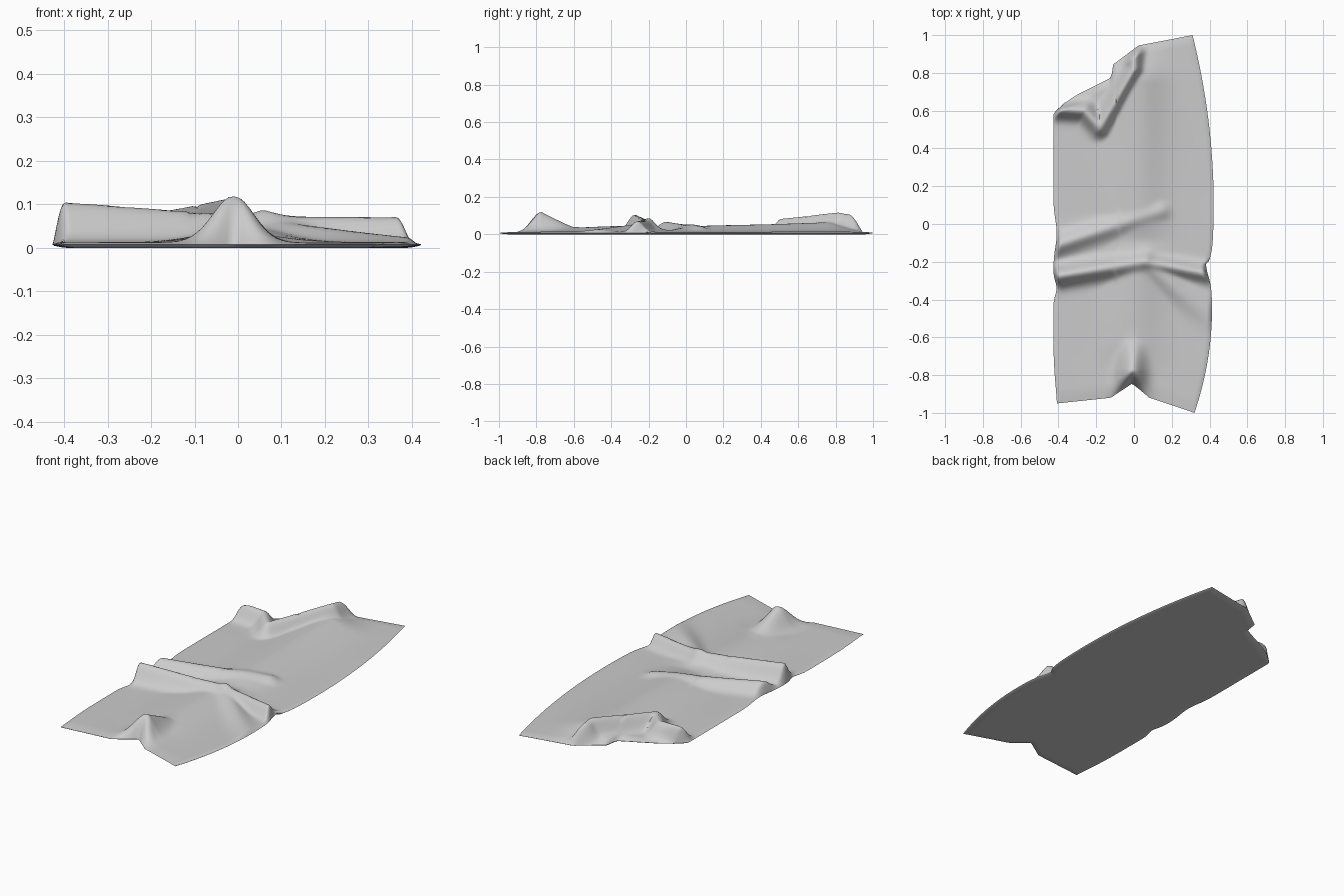
import bpy, bmesh, math

if "Cube" in bpy.data.objects:
    bpy.data.objects.remove(bpy.data.objects["Cube"])

NX, NY = 90, 200

# Ends of the sheet as (u, y)
FRONT = [(0, -.95), (.38, -.92), (.52, -.845), (.65, -.92), (1, -1)]
BACK = [(0, .58), (.04, .64), (.39, .775), (.41, .845), (.6, .945), (1, 1)]

# Fold crest lines: width, then crest points (x, y, height)
FOLDS = [
    (.065, (-.02, -1, .11), (-.01, -.78, .108), (0, -.6, .02)),  # front arch
    (.05, (-.43, -.28, .093), (.06, -.2, .06)),                  # tall cross fold
    (.05, (-.43, -.12, .055), (.14, .07, .03)),                  # second cross fold
    (.04, (.06, -.2, .06), (.42, -.27, .06)),                    # creases fanning right
    (.06, (.06, -.2, .05), (.4, -.5, .01)),
    (.045, (-.43, .61, .08), (-.26, .6, .075), (-.18, .51, .07), (0, .82, .103), (0, .95, .08)),  # pocket lip
    (.13, (.02, .06, .03), (.02, .75, .05)),                     # soft swellings
    (.13, (0, -.6, .02), (.02, -.25, .035)),
]


def interp(table, t):
    for (a, va), (b, vb) in zip(table, table[1:]):
        if t <= b:
            return va + (vb - va) * (t - a) / (b - a)
    return table[-1][1]


def bump(y, centre, width):
    return math.exp(-((y - centre) / width) ** 2)


def left_edge(y):
    return -.427 + .017 * bump(y, -.34, .05) + .018 * bump(y, -.05, .1) + .02 * bump(y, -1, .2) + .025 * bump(y, .64, .03)


def right_edge(y):
    # two shallow arcs meeting at the pinched waist
    bow = .422 - .112 * ((y - .1) / .9) ** 2 if y > -.2 else .413 - .093 * ((y + .45) / .55) ** 2
    return bow - .015 * bump(y, -.23, .07)


def ridge(x, y, a, b, w):
    dx, dy, px, py = b[0] - a[0], b[1] - a[1], x - a[0], y - a[1]
    t = max(0, min(1, (px * dx + py * dy) / (dx * dx + dy * dy)))
    d = math.hypot(px - t * dx, py - t * dy)
    return (a[2] + (b[2] - a[2]) * t) * math.exp(-(d / w) ** 2)


def height(x, y):
    # soft maximum keeps crossing folds from piling up
    h = 0
    for w, *pts in FOLDS:
        h += max(ridge(x, y, a, b, w) for a, b in zip(pts, pts[1:])) ** 4
    ripple = .0015 * (1 + math.sin(9 * x + 4 * y) * math.cos(6 * y - 3 * x))
    return ripple + h ** .25


def ease(t):
    return math.sin(math.pi / 2 * min(1, max(0, t)))


def spread(t):
    # denser rows towards the rim
    return .4 * t + .6 * (.5 - .5 * math.cos(math.pi * t))


def skin(bm, grid, flip):
    for j in range(NY):
        for i in range(NX):
            q = [grid[j][i], grid[j][i + 1], grid[j + 1][i + 1], grid[j + 1][i]]
            bm.faces.new(q[::-1] if flip else q)


# Crumpled upper side, rolled down to the rim
bm = bmesh.new()
top, under = [], []
for j in range(NY + 1):
    row, low = [], []
    for i in range(NX + 1):
        u, v = spread(i / NX), spread(j / NY)
        y0, y1 = interp(FRONT, u), interp(BACK, u)
        y = y0 + (y1 - y0) * v
        xl, xr = left_edge(y), right_edge(y)
        x = xl + (xr - xl) * u
        side = min(x - xl, xr - x)
        roll = ease(side / .025) * ease((y - y0) / .08) * ease((y1 - y) / .05)
        row.append(bm.verts.new((x, y, .008 + roll * (height(x, y) + .004))))
        low.append((x, y, .006 * (1 - ease(min(side, y - y0, y1 - y) / .04))))
    top.append(row)
    under.append(low)
skin(bm, top, False)
bmesh.ops.smooth_vert(bm, verts=[v for v in bm.verts if not v.is_boundary], factor=.5,
                      use_axis_x=True, use_axis_y=True, use_axis_z=True)

# Nearly flat underside sharing the rim
base = [[top[j][i] if i in (0, NX) or j in (0, NY) else bm.verts.new(under[j][i])
         for i in range(NX + 1)] for j in range(NY + 1)]
skin(bm, base, True)

mesh = bpy.data.meshes.new("crumpled_cloth")
bm.to_mesh(mesh)
bm.free()
cloth = bpy.data.objects.new("crumpled_cloth", mesh)
bpy.context.collection.objects.link(cloth)
bpy.context.view_layer.objects.active = cloth
cloth.select_set(True)
bpy.ops.object.shade_smooth_by_angle(angle=math.radians(50))
